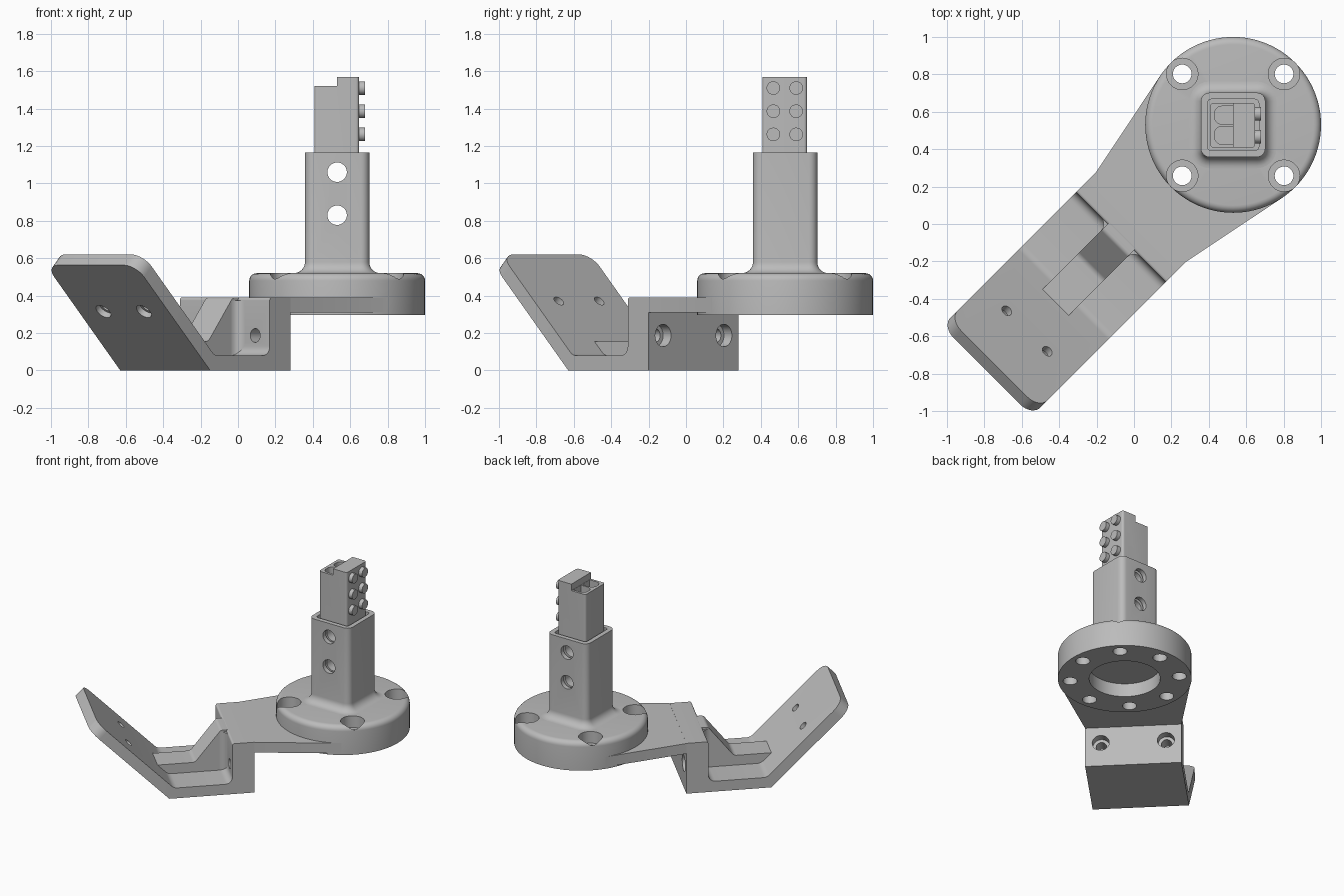
import bpy, bmesh
from math import pi, sin, cos, tan, acos, radians
from mathutils import Vector, Matrix

if "Cube" in bpy.data.objects:
    bpy.data.objects.remove(bpy.data.objects["Cube"])

grey = bpy.data.materials.new("plain_grey")
grey.use_nodes = True
grey.diffuse_color = (0.5, 0.5, 0.5, 1)
grey.node_tree.nodes["Principled BSDF"].inputs["Base Color"].default_value = (0.5, 0.5, 0.5, 1)

CENTRE = 0.53      # hub centre in x and y
HUB_U = 0.75       # hub centre along the arm
HALF = 0.34        # half width of the arm


def finish(name, bm):
    bmesh.ops.recalc_face_normals(bm, faces=bm.faces)
    mesh = bpy.data.meshes.new(name)
    bm.to_mesh(mesh)
    bm.free()
    mesh.materials.append(grey)
    ob = bpy.data.objects.new(name, mesh)
    bpy.context.collection.objects.link(ob)
    return ob


def rounded(corners, steps=6):
    """Outline from (a, b, radius) corners, each rounded by its radius."""
    out = []
    for i, (a, b, r) in enumerate(corners):
        p = Vector((a, b))
        if r == 0:
            out.append(p)
            continue
        d1 = (Vector(corners[i - 1][:2]) - p).normalized()
        d2 = (Vector(corners[(i + 1) % len(corners)][:2]) - p).normalized()
        half = acos(max(-1, min(1, d1.dot(d2)))) / 2
        mid = (d1 + d2).normalized()
        c = p + mid * (r / sin(half))
        s, e = p + d1 * (r / tan(half)) - c, p + d2 * (r / tan(half)) - c
        sweep = s.angle_signed(e)
        for k in range(steps + 1):
            t = -sweep * k / steps
            out.append(c + Vector((s.x * cos(t) - s.y * sin(t), s.x * sin(t) + s.y * cos(t))))
    return out


def prism(name, pts, lo, hi, axis="z", edge_rule=None, radius=0.0):
    """Extrude an outline along an axis; round the edges picked by a rule."""
    place = (lambda a, b, h: (a, b, h)) if axis == "z" else (lambda a, b, h: (a, h, b))
    bm = bmesh.new()
    rings = [[bm.verts.new(place(p[0], p[1], h)) for p in pts] for h in (lo, hi)]
    n = len(pts)
    for ring in rings:
        bm.faces.new(ring)
    for i in range(n):
        j = (i + 1) % n
        bm.faces.new((rings[0][i], rings[0][j], rings[1][j], rings[1][i]))
    if edge_rule:
        bmesh.ops.recalc_face_normals(bm, faces=bm.faces)
        edges = [e for e in bm.edges if edge_rule(e.verts[0].co, e.verts[1].co)]
        bmesh.ops.bevel(bm, geom=edges, offset=radius, segments=8, profile=0.5, affect="EDGES")
    return finish(name, bm)


def cylinder(name, centre, direction, r, length, r2=None):
    bm = bmesh.new()
    turn = Vector(direction).to_track_quat("Z", "Y").to_matrix().to_4x4()
    bmesh.ops.create_cone(bm, cap_ends=True, segments=40, radius1=r, radius2=r if r2 is None else r2,
                          depth=length, matrix=Matrix.Translation(centre) @ turn)
    return finish(name, bm)


def cut(ob, cutters):
    for c in cutters:
        c.hide_render = True
        m = ob.modifiers.new("cut", "BOOLEAN")
        m.operation, m.solver, m.object = "DIFFERENCE", "EXACT", c
        bpy.context.view_layer.objects.active = ob
        bpy.ops.object.modifier_apply(modifier=m.name)
        bpy.data.objects.remove(c)


def square(half, r):
    c = CENTRE
    return rounded([(c - half, c - half, r), (c + half, c - half, r),
                    (c + half, c + half, r), (c - half, c + half, r)])


parts = []

# Bent bracket: sloped plate, floor and upright wall, drawn along the arm
profile = rounded([(-0.55, 0, 0), (0.057, 0, 0), (0.057, 0.39, 0), (-0.1, 0.39, 0.015),
                   (-0.1, 0.08, 0.05), (-0.517, 0.08, 0.06), (-1.057, 0.62, 0), (-1.113, 0.563, 0)])
bracket = prism("bracket", profile, -HALF, HALF, "y",
                lambda a, b: min(a.x, b.x) < -1.1 and max(a.x, b.x) > -1.06 and
                max(a.x, b.x) < -1 and abs(a.y - b.y) < 0.01, 0.09)
holes = []
for s in (-1, 1):
    y = s * 0.23
    holes.append(cylinder("wall_hole", (0, y, 0.187), (1, 0, 0), 0.037, 0.5))
    holes.append(cylinder("wall_bore", (0.057, y, 0.187), (1, 0, 0), 0.06, 0.12))
    y = s * 0.153
    holes.append(cylinder("plate_hole", (-0.81, y, 0.37), (1, 0, 1), 0.03, 0.4))
    holes.append(cylinder("plate_bore", (-0.865, y, 0.315), (1, 0, 1), 0.046, 0.07))
cut(bracket, holes)
parts.append(bracket)

# Raised rib from the sloped plate up to the wall
rib = prism("rib", rounded([(-0.56, 0.04, 0), (-0.05, 0.04, 0), (-0.05, 0.389, 0),
                            (-0.14, 0.389, 0.03), (-0.325, 0.155, 0.04), (-0.592, 0.155, 0)]),
            -0.1, 0.1, "y")
parts.append(rib)
for s, side in ((-1, "right"), (1, "left")):
    arc = [(-0.15 + 0.05 * sin(t), s * (0.15 - 0.05 * cos(t))) for t in [k * pi / 12 for k in range(7)]]
    parts.append(prism(side + "_rib_fillet", [(-0.09, s * 0.09)] + arc, 0.07, 0.375))

# Arm plate running tangent into the hub
arc = [(HUB_U + 0.46 * cos(t), 0.46 * sin(t)) for t in [radians(102 + k * 156 / 30) for k in range(31)]]
arm = prism("arm_plate", [(0.04, -HALF), (0.04, HALF), (0.057, HALF), (0.657, 0.461)] + arc
            + [(0.657, -0.461), (0.057, -HALF)], 0.31, 0.389)
parts.append(arm)
for ob in parts:
    ob.rotation_euler.z = pi / 4

# Round hub with recess below and screw holes
outline = rounded([(0, 0.4, 0), (0.25, 0.4, 0), (0.25, 0.297, 0), (0.47, 0.297, 0),
                   (0.47, 0.52, 0.04), (0, 0.52, 0)])
bm = bmesh.new()
verts = [bm.verts.new((CENTRE + p.x, CENTRE, p.y)) for p in outline]
edges = [bm.edges.new(pair) for pair in zip(verts, verts[1:])]
bmesh.ops.spin(bm, geom=verts + edges, cent=(CENTRE, CENTRE, 0), axis=(0, 0, 1),
               angle=2 * pi, steps=96, use_duplicate=False)
bmesh.ops.remove_doubles(bm, verts=bm.verts, dist=0.0005)
hub = finish("hub", bm)
holes = []
for k in range(8):
    x, y = CENTRE + 0.385 * cos(k * pi / 4), CENTRE + 0.385 * sin(k * pi / 4)
    if k % 2:
        holes.append(cylinder("screw_hole", (x, y, 0.4), (0, 0, 1), 0.05, 0.5))
        holes.append(cylinder("screw_bore", (x, y, 0.53), (0, 0, 1), 0.084, 0.2))
    else:
        holes.append(cylinder("blind_hole", (x, y, 0.3), (0, 0, 1), 0.05, 0.2))
cut(hub, holes)
parts.append(hub)

# Hollow square post with a flared foot
sections = [(0.23, 0.11, 0.5)]
for k in range(9):
    a = k * pi / 16
    flare = 0.06 * (1 - sin(a))
    sections.append((0.172 + flare, 0.045 + flare, 0.58 - 0.06 * cos(a)))
sections.append((0.172, 0.045, 1.165))
bm = bmesh.new()
rings = [[bm.verts.new((p.x, p.y, z)) for p in square(h, r)] for h, r, z in sections]
for low, high in zip(rings, rings[1:]):
    for i in range(len(low)):
        j = (i + 1) % len(low)
        bm.faces.new((low[i], low[j], high[j], high[i]))
bm.faces.new(rings[0])
bm.faces.new(rings[-1])
post = finish("post", bm)


def cross_holes():
    return [cylinder("cross_hole", (CENTRE, CENTRE, z), (0, 1, 0), 0.052, 0.8) for z in (0.83, 1.06)]


cut(post, [prism("post_cavity", square(0.137, 0.02), 0.6, 1.3)] + cross_holes())
parts.append(post)

# Stepped insert block with two open pockets
lo, hi = CENTRE - 0.122, CENTRE + 0.118
insert = prism("insert_block", [(lo, 0.59), (hi, 0.59), (hi, 1.57), (CENTRE, 1.57),
                                (CENTRE, 1.52), (lo, 1.52)], lo, hi, "y",
               lambda a, b: abs(a.z - b.z) > 0.2, 0.018)
pockets = []
for y in (0.474, 0.582):
    pockets.append(prism("pocket", rounded([(0.43, y - 0.048, 0.04), (0.528, y - 0.048, 0),
                                            (0.528, y + 0.048, 0), (0.43, y + 0.048, 0.04)]), 1.3, 1.7))
cut(insert, cross_holes() + pockets)
parts.append(insert)

# Round studs on the side of the insert
for row, z in enumerate((1.262, 1.386, 1.51)):
    for col, y in enumerate((0.467, 0.589)):
        parts.append(cylinder(f"stud_{row}_{col}", (0.658, y, z), (1, 0, 0), 0.036, 0.04))

bpy.ops.object.select_all(action="DESELECT")
for ob in parts:
    ob.select_set(True)
bpy.context.view_layer.objects.active = parts[0]
bpy.ops.object.shade_smooth_by_angle(angle=radians(32))
